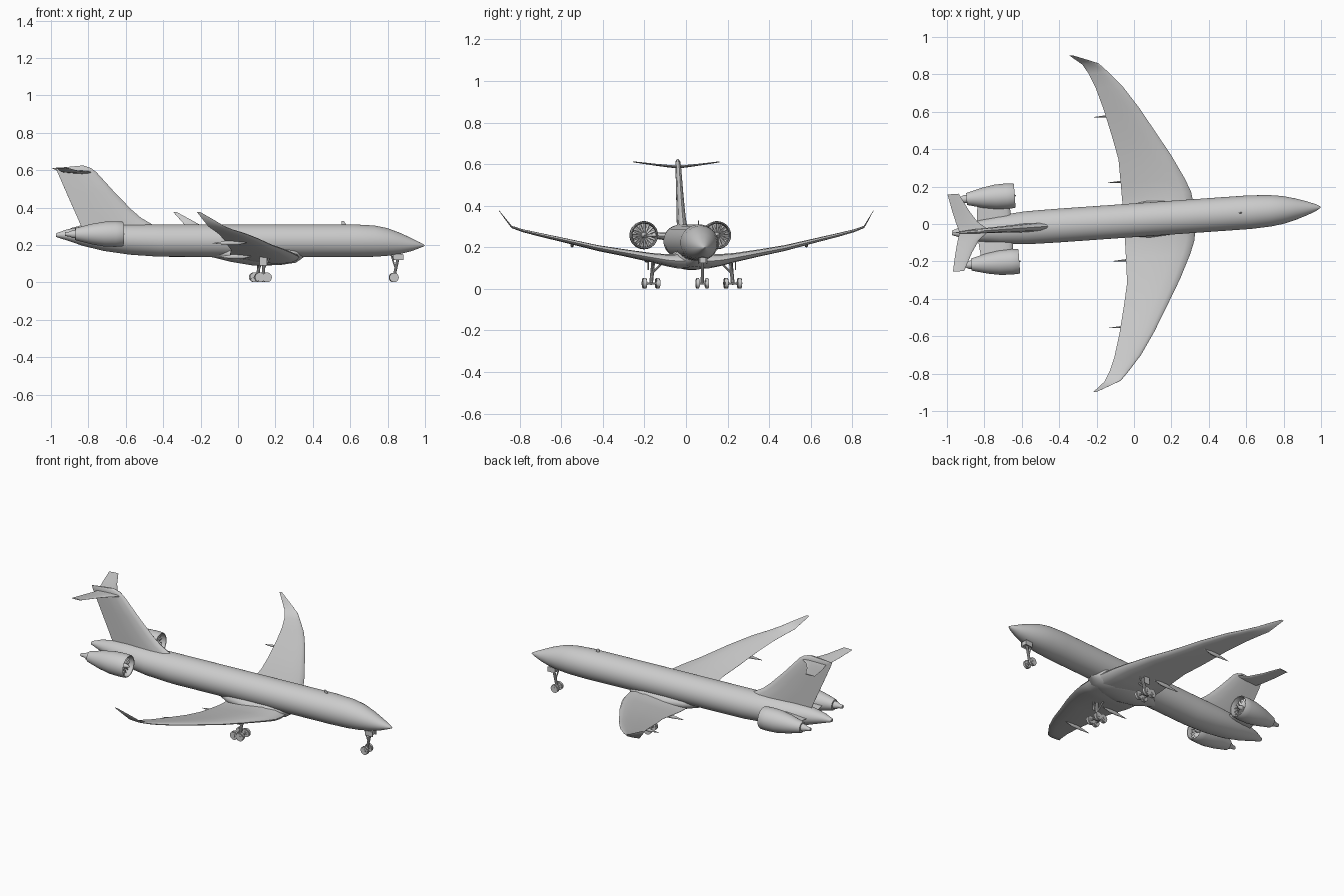
import bpy, bmesh, math
from mathutils import Matrix, Vector

cube = bpy.data.objects.get("Cube")
if cube:
    bpy.data.objects.remove(cube)

grey = bpy.data.materials.new("plain_grey")
grey.use_nodes = True
COLOUR = (0.6, 0.6, 0.6, 1)
grey.diffuse_color = COLOUR
grey.node_tree.nodes["Principled BSDF"].inputs["Base Color"].default_value = COLOUR

# The whole aircraft is built along +x, then turned slightly to one side
PLACE = Matrix.Translation((0, 0.02, 0)) @ Matrix.Rotation(math.radians(4), 4, 'Z')


def finish(bm, name, side=1, angle=40):
    bm.transform(PLACE @ Matrix.Diagonal((1, side, 1, 1)))
    bmesh.ops.recalc_face_normals(bm, faces=bm.faces)
    mesh = bpy.data.meshes.new(name)
    bm.to_mesh(mesh)
    bm.free()
    mesh.materials.append(grey)
    ob = bpy.data.objects.new(name, mesh)
    bpy.context.collection.objects.link(ob)
    bpy.ops.object.select_all(action='DESELECT')
    ob.select_set(True)
    bpy.context.view_layer.objects.active = ob
    bpy.ops.object.shade_smooth_by_angle(angle=math.radians(angle))
    return ob


def bridge(bm, rings, loop=False):
    """Skin a row of vertex rings, capping the ends or joining them."""
    n = len(rings[0])
    pairs = list(zip(rings, rings[1:])) + ([(rings[-1], rings[0])] if loop else [])
    for a, b in pairs:
        for i in range(n):
            j = (i + 1) % n
            bm.faces.new((a[i], a[j], b[j], b[i]))
    if not loop:
        bm.faces.new(rings[0])
        bm.faces.new(rings[-1])


def tube(bm, stations, n=32, y=0, loop=False):
    """Rings across x: (x, half width, bottom z, top z)."""
    rings = []
    for x, w, lo, hi in stations:
        angles = [math.tau * i / n for i in range(n)]
        rings.append([bm.verts.new((x, y + w * math.cos(a),
                     (lo + hi) / 2 + (hi - lo) / 2 * math.sin(a))) for a in angles])
    bridge(bm, rings, loop)


def lathe(bm, profile, y, z, n=32, loop=False):
    tube(bm, [(x, r, z - r, z + r) for x, r in profile], n, y, loop)


# Half thickness of an aerofoil at fractions of the chord
FOIL = [(0, 0), (0.03, 0.45), (0.12, 0.85), (0.32, 1), (0.6, 0.7), (0.85, 0.28), (1, 0.04)]


def surface(bm, sections, upright=False):
    """Aerofoil loft: (span, leading x, trailing x, height, thickness)."""
    rings = []
    for span, le, te, h, t in sections:
        loop = [(f, k) for f, k in FOIL] + [(f, -k) for f, k in FOIL[:0:-1]]
        ring = []
        for f, k in loop:
            x, off = le + (te - le) * f, k * t / 2
            ring.append(bm.verts.new((x, off, span + h * f) if upright else (x, span, h + off)))
        rings.append(ring)
    bridge(bm, rings)


def rod(bm, a, b, r, n=10, r2=None):
    a, b = Vector(a), Vector(b)
    m = Matrix.Translation((a + b) / 2) @ (b - a).to_track_quat('Z', 'Y').to_matrix().to_4x4()
    bmesh.ops.create_cone(bm, cap_ends=True, segments=n, radius1=r,
                          radius2=r if r2 is None else r2, depth=(b - a).length, matrix=m)


def box(bm, centre, size, rot=Matrix()):
    bmesh.ops.create_cube(bm, size=1, matrix=Matrix.Translation(centre) @ rot
                          @ Matrix.Diagonal((*size, 1)))


def wheel(bm, x, y, r, w):
    """Tyre with rounded shoulders and a small hub."""
    for half, rad in ((w / 2, r * 0.8), (w * 0.36, r)):
        rod(bm, (x, y - half, r_ground(r)), (x, y + half, r_ground(r)), rad, 20)
    rod(bm, (x, y - w * 0.6, r_ground(r)), (x, y + w * 0.6, r_ground(r)), r * 0.35, 12)


def r_ground(r):
    return r + 0.001


# Fuselage
bm = bmesh.new()
tube(bm, [(1.0, 0.003, 0.194, 0.2), (0.975, 0.018, 0.184, 0.214), (0.93, 0.036, 0.167, 0.236),
          (0.87, 0.056, 0.152, 0.264), (0.8, 0.074, 0.142, 0.29), (0.73, 0.084, 0.137, 0.304),
          (0.62, 0.09, 0.135, 0.31), (-0.42, 0.09, 0.137, 0.31), (-0.58, 0.088, 0.148, 0.31),
          (-0.72, 0.076, 0.168, 0.308), (-0.83, 0.056, 0.195, 0.3), (-0.92, 0.032, 0.225, 0.282),
          (-0.975, 0.012, 0.243, 0.262)], 40)
finish(bm, "fuselage")

# Belly fairing between the wings
bm = bmesh.new()
tube(bm, [(0.36, 0.01, 0.14, 0.17), (0.31, 0.07, 0.105, 0.2), (0.22, 0.098, 0.092, 0.2),
          (0.08, 0.1, 0.09, 0.2), (-0.04, 0.08, 0.11, 0.2), (-0.14, 0.02, 0.135, 0.18)])
finish(bm, "belly_fairing")

# Tail fin
bm = bmesh.new()
surface(bm, [(0.27, -0.4, -0.83, 0.0, 0.05), (0.31, -0.46, -0.845, 0.0, 0.046),
             (0.345, -0.52, -0.86, 0.0, 0.042), (0.39, -0.572, -0.88, 0.0, 0.038),
             (0.48, -0.66, -0.92, 0.0, 0.032), (0.59, -0.76, -0.968, 0.0, 0.026),
             (0.612, -0.79, -0.975, 0.0, 0.022), (0.625, -0.83, -0.98, -0.014, 0.01)], True)
finish(bm, "tail_fin")

# Tailplane
bm = bmesh.new()
half = [(0.207, -0.925, -0.985, 0.611, 0.005), (0.11, -0.875, -0.965, 0.598, 0.009),
        (0.05, -0.835, -0.95, 0.591, 0.012)]
surface(bm, half + [(0, -0.775, -0.935, 0.588, 0.018)]
        + [(-s, *rest) for s, *rest in reversed(half)])
finish(bm, "tailplane")

# Roof aerial
bm = bmesh.new()
surface(bm, [(0.3, 0.585, 0.555, 0, 0.008), (0.328, 0.568, 0.556, 0, 0.004)], True)
finish(bm, "roof_aerial")

# Nose gear
bm = bmesh.new()
rod(bm, (0.835, 0, 0.026), (0.865, 0, 0.16), 0.008)
rod(bm, (0.845, 0, 0.07), (0.82, 0, 0.15), 0.004)
rod(bm, (0.835, -0.022, 0.026), (0.835, 0.022, 0.026), 0.005)
box(bm, (0.855, 0, 0.138), (0.05, 0.03, 0.025))
for s in (-1, 1):
    wheel(bm, 0.835, s * 0.022, 0.025, 0.018)
    box(bm, (0.86, s * 0.02, 0.135), (0.05, 0.003, 0.03))
finish(bm, "nose_gear", angle=30)

for side, word in ((1, "left"), (-1, "right")):
    # Swept wing with raised tip
    bm = bmesh.new()
    surface(bm, [(0, 0.33, -0.055, 0.135, 0.075), (0.08, 0.322, -0.055, 0.134, 0.07),
                 (0.13, 0.315, -0.056, 0.138, 0.058), (0.2, 0.288, -0.057, 0.15, 0.045),
                 (0.33, 0.224, -0.06, 0.174, 0.034), (0.45, 0.155, -0.085, 0.196, 0.028),
                 (0.6, 0.068, -0.12, 0.232, 0.022), (0.72, -0.012, -0.155, 0.26, 0.018),
                 (0.8, -0.082, -0.188, 0.28, 0.014), (0.85, -0.13, -0.218, 0.298, 0.011),
                 (0.872, -0.185, -0.245, 0.33, 0.009), (0.902, -0.265, -0.283, 0.375, 0.004)])
    finish(bm, word + "_wing", side)

    # Flap track fairings
    for y, x, z in ((0.21, -0.04, 0.138), (0.565, -0.09, 0.212)):
        bm = bmesh.new()
        tube(bm, [(x + 0.1, 0.002, z, z + 0.004), (x + 0.05, 0.007, z - 0.012, z + 0.012),
                  (x, 0.007, z - 0.012, z + 0.012), (x - 0.085, 0.001, z - 0.004, z - 0.002)], 12, y)
        finish(bm, word + "_flap_fairing", side)

    # Engine shell, hollow at the intake
    ey, ez = 0.176, 0.258
    bm = bmesh.new()
    lathe(bm, [(-0.68, 0.056), (-0.64, 0.057), (-0.629, 0.06), (-0.627, 0.063), (-0.632, 0.066),
               (-0.67, 0.068), (-0.73, 0.066), (-0.8, 0.054), (-0.885, 0.032), (-0.885, 0.02),
               (-0.68, 0.02)], ey, ez, 36, True)
    finish(bm, word + "_engine_cowl", side)

    # Exhaust nozzle
    bm = bmesh.new()
    lathe(bm, [(-0.86, 0.024), (-0.9, 0.021), (-0.915, 0.013), (-0.94, 0.01)], ey, ez, 24)
    finish(bm, word + "_exhaust_nozzle", side)

    # Fan with spinner and blades
    bm = bmesh.new()
    lathe(bm, [(-0.62, 0.002), (-0.632, 0.008), (-0.65, 0.014), (-0.682, 0.015)], ey, ez, 20)
    for i in range(16):
        turn = Matrix.Rotation(math.tau * i / 16, 4, 'X')
        spot = Vector((-0.658, ey, ez)) + turn @ Vector((0, 0, 0.035))
        box(bm, spot, (0.003, 0.012, 0.044), turn @ Matrix.Rotation(0.6, 4, 'Z'))
    finish(bm, word + "_engine_fan", side)

    # Engine pylon
    bm = bmesh.new()
    surface(bm, [(0.04, -0.65, -0.84, 0.25, 0.04), (0.135, -0.66, -0.83, 0.258, 0.03)])
    finish(bm, word + "_engine_pylon", side)

    # Main gear: bogie, leg, braces and door
    bm = bmesh.new()
    gx, gy, wz = 0.12, 0.197, 0.026
    rod(bm, (gx, gy, wz), (gx + 0.01, gy - 0.012, 0.15), 0.009)
    rod(bm, (gx, gy, 0.07), (gx, gy - 0.06, 0.13), 0.005)
    rod(bm, (gx, gy, 0.06), (gx + 0.04, gy - 0.01, 0.14), 0.004)
    rod(bm, (gx - 0.02, gy, wz), (gx + 0.02, gy, wz), 0.007)
    box(bm, (gx, gy + 0.014, 0.115), (0.04, 0.003, 0.05))
    for dx in (-0.019, 0.019):
        rod(bm, (gx + dx, gy - 0.032, wz), (gx + dx, gy + 0.032, wz), 0.005)
        for dy in (-0.032, 0.032):
            wheel(bm, gx + dx, gy + dy, 0.026, 0.02)
    finish(bm, word + "_main_gear", side, 30)
